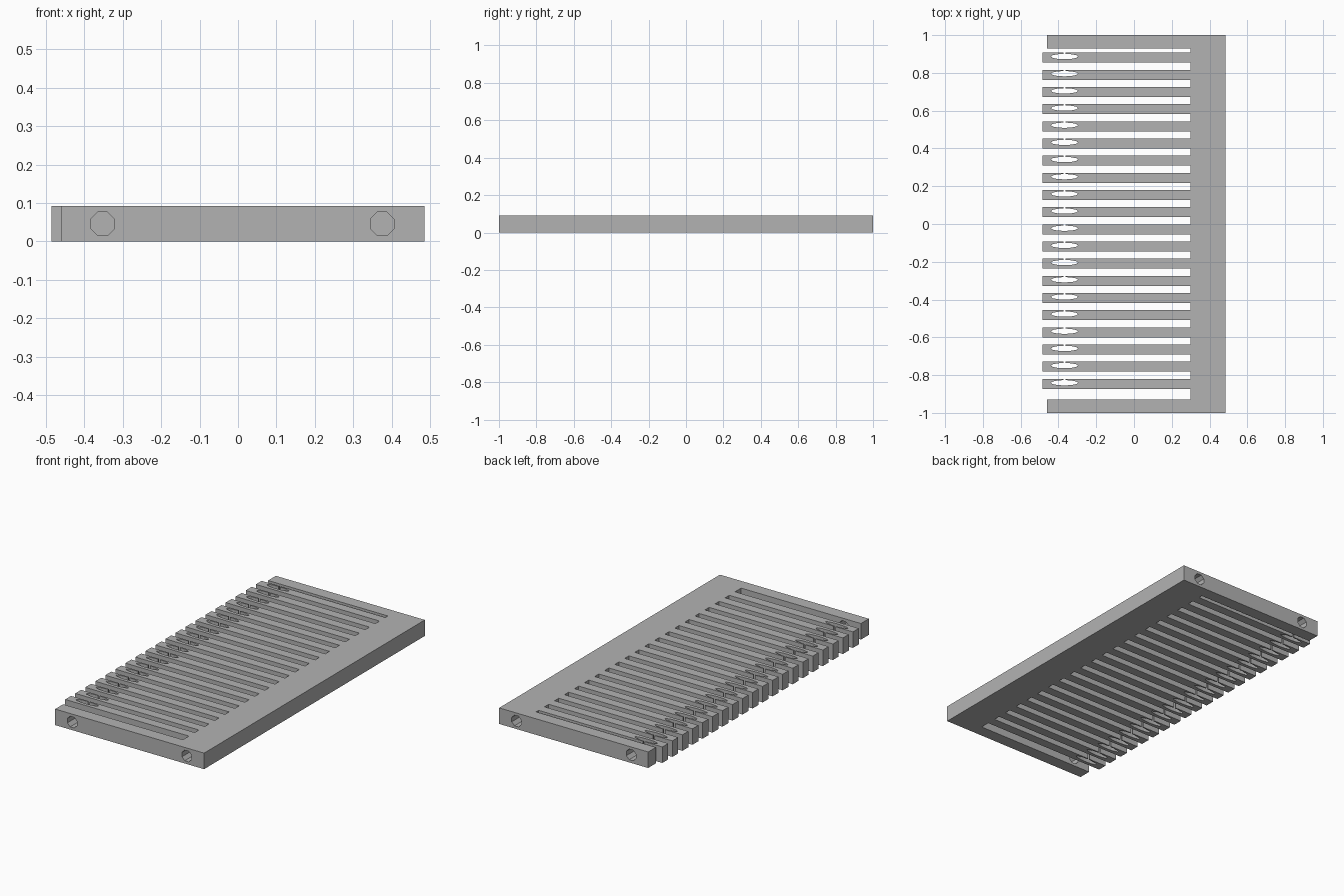
import bpy, bmesh, math

if "Cube" in bpy.data.objects:
    bpy.data.objects.remove(bpy.data.objects["Cube"])

HEIGHT = 0.092
TEETH, PITCH, FIRST = 20, 0.0909, 0.8805      # tooth count, spacing, first centre
TOOTH_HALF, TIP, ROOT = 0.0265, -0.485, 0.30
EYE_X, EYE_RX, EYE_RY, EYE_UP, SLIT = -0.368, 0.072, 0.014, 0.006, 0.005

grey = bpy.data.materials.new("plain grey")
grey.diffuse_color = (0.45, 0.45, 0.45, 1)
grey.use_nodes = True
grey.node_tree.nodes["Principled BSDF"].inputs["Base Color"].default_value = grey.diffuse_color


def tooth_outline(cy):
    """One tooth from its upper root to its lower root, with slit and eye."""
    top, bottom, ey = cy + TOOTH_HALF, cy - TOOTH_HALF, cy + EYE_UP
    pts = [(ROOT, top), (EYE_X + SLIT, top), (EYE_X + SLIT, ey + EYE_RY)]
    for k in range(1, 12):                     # eye, clockwise from its top
        a = math.pi / 2 - k * math.tau / 12
        pts.append((EYE_X + EYE_RX * math.cos(a), ey + EYE_RY * math.sin(a)))
    pts += [(EYE_X - SLIT, ey + EYE_RY), (EYE_X - SLIT, top),
            (TIP, top), (TIP, bottom), (ROOT, bottom)]
    return pts


def prism(name, pts, height):
    bm = bmesh.new()
    face = bm.faces.new([bm.verts.new((x, y, 0)) for x, y in pts])
    ext = bmesh.ops.extrude_face_region(bm, geom=[face])
    moved = [v for v in ext["geom"] if isinstance(v, bmesh.types.BMVert)]
    bmesh.ops.translate(bm, verts=moved, vec=(0, 0, height))
    bmesh.ops.recalc_face_normals(bm, faces=bm.faces)
    mesh = bpy.data.meshes.new(name)
    bm.to_mesh(mesh)
    bm.free()
    mesh.materials.append(grey)
    obj = bpy.data.objects.new(name, mesh)
    bpy.context.collection.objects.link(obj)
    return obj


# Comb plate: end bars, toothed edge and spine in one outline
outline = [(0.485, -1), (0.485, 1), (-0.46, 1), (-0.46, 0.93), (ROOT, 0.93)]
for i in range(TEETH):
    outline += tooth_outline(FIRST - i * PITCH)
outline += [(ROOT, -0.928), (-0.46, -0.928), (-0.46, -1)]
plate = prism("comb_plate", outline, HEIGHT)

# Octagonal mounting holes in both end faces
for x in (-0.352, 0.375):
    for side in (-1, 1):
        bpy.ops.mesh.primitive_cylinder_add(
            vertices=8, radius=0.033, depth=0.17,
            location=(x, side, HEIGHT / 2), rotation=(math.pi / 2, 0, 0))
        cutter = bpy.context.object
        cutter.name = "hole_cutter"
        # turn the octagon so that a flat side is on top
        for v in cutter.data.vertices:
            a = math.atan2(v.co.y, v.co.x) + math.pi / 8
            v.co.x, v.co.y = 0.033 * math.cos(a), 0.033 * math.sin(a)
        cutter.data.materials.append(grey)
        cutter.hide_render = True
        cutter.hide_set(True)
        cut = plate.modifiers.new("hole", "BOOLEAN")
        cut.operation, cut.solver, cut.object = "DIFFERENCE", "EXACT", cutter
